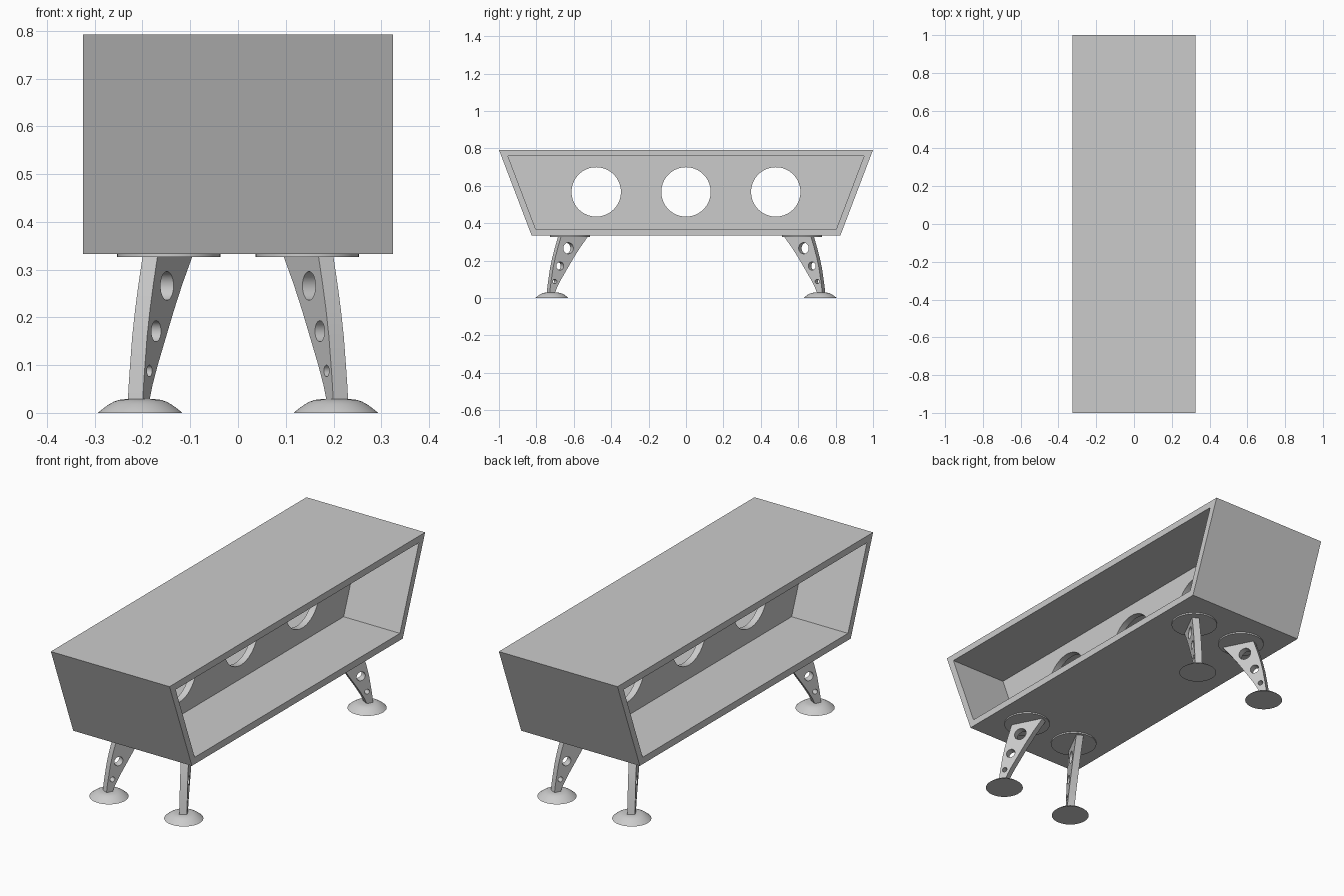
import bpy, bmesh, math
from mathutils import Matrix, Vector

if "Cube" in bpy.data.objects:
    bpy.data.objects.remove(bpy.data.objects["Cube"])


def finish(obj):
    bpy.ops.object.select_all(action='DESELECT')
    bpy.context.view_layer.objects.active = obj
    obj.select_set(True)
    bpy.ops.object.shade_smooth_by_angle(angle=math.radians(30))


def circle(cx, cy, r, n=40):
    return [(cx + r * math.cos(2 * math.pi * i / n),
             cy + r * math.sin(2 * math.pi * i / n)) for i in range(n)]


def plate(name, loops, thickness, matrix):
    """Flat plate from an outer loop and hole loops, extruded both ways."""
    curve = bpy.data.curves.new(name, 'CURVE')
    curve.dimensions = '2D'
    curve.fill_mode = 'BOTH'
    curve.extrude = thickness / 2
    for loop in loops:
        spline = curve.splines.new('POLY')
        spline.points.add(len(loop) - 1)
        for p, (a, b) in zip(spline.points, loop):
            p.co = (a, b, 0, 1)
        spline.use_cyclic_u = True
    temp = bpy.data.objects.new(name + "_outline", curve)
    bpy.context.collection.objects.link(temp)
    bpy.context.view_layer.update()
    mesh = bpy.data.meshes.new_from_object(
        temp.evaluated_get(bpy.context.evaluated_depsgraph_get()))
    bpy.data.objects.remove(temp)
    bm = bmesh.new()
    bm.from_mesh(mesh)
    bmesh.ops.remove_doubles(bm, verts=bm.verts, dist=1e-5)
    bmesh.ops.recalc_face_normals(bm, faces=bm.faces)
    bm.transform(matrix)
    bm.to_mesh(mesh)
    bm.free()
    mesh.name = name
    obj = bpy.data.objects.new(name, mesh)
    bpy.context.collection.objects.link(obj)
    finish(obj)


def lathe(name, profile, x, y, n=48):
    """Closed round solid from (radius, z) points, bottom to top."""
    bm = bmesh.new()
    rings = [[bm.verts.new((x + a, y + b, z)) for a, b in circle(0, 0, r, n)]
             for r, z in profile]
    for lo, hi in zip(rings, rings[1:]):
        for i in range(n):
            j = (i + 1) % n
            bm.faces.new((lo[i], lo[j], hi[j], hi[i]))
    bm.faces.new(rings[0][::-1])
    bm.faces.new(rings[-1])
    mesh = bpy.data.meshes.new(name)
    bm.to_mesh(mesh)
    bm.free()
    obj = bpy.data.objects.new(name, mesh)
    bpy.context.collection.objects.link(obj)
    finish(obj)


def frame_matrix(u, origin):
    """Local x -> u, local y -> world z, local z -> plate normal."""
    u, up = Vector(u), Vector((0, 0, 1))
    m = Matrix((u, up, u.cross(up))).transposed().to_4x4()
    m.translation = origin
    return m


def trapezoid(bottom, z0, top, z1):
    return [(-bottom, z0), (bottom, z0), (top, z1), (-top, z1)]


# Cabinet shell, open on both long sides, with a pierced centre divider
along_y = frame_matrix((0, 1, 0), (0, 0, 0))
inner = trapezoid(0.803, 0.367, 0.952, 0.759)
plate("cabinet_shell", [trapezoid(0.825, 0.333, 1.0, 0.792), inner], 0.65, along_y)
plate("centre_divider",
      [inner] + [circle(y, 0.567, 0.132, 64) for y in (-0.48, 0, 0.48)],
      0.033, along_y)

# Tapered leg outline (outward distance, height) and lightening holes
outer = [(0.023, 0.02), (0.018, 0.06), (0.012, 0.1), (0.002, 0.16),
         (-0.011, 0.215), (-0.027, 0.27), (-0.046, 0.328)]
inside = [(-0.207, 0.328), (-0.161, 0.27), (-0.122, 0.215), (-0.086, 0.16),
          (-0.047, 0.1), (-0.024, 0.06), (-0.006, 0.02)]
holes = [circle(-0.09, 0.266, 0.030), circle(-0.04, 0.171, 0.022),
         circle(-0.009, 0.088, 0.012)]
foot = [(0.088, 0), (0.085, 0.003), (0.075, 0.011), (0.065, 0.018),
        (0.055, 0.0235), (0.045, 0.027), (0.035, 0.0285), (0.015, 0.029)]
angle = math.radians(27)

# Four legs, each with a mounting disc and a domed foot
for sy, end in ((-1, "front"), (1, "back")):
    for sx, side in ((-1, "left"), (1, "right")):
        tag = f"{end}_{side}"
        x, y = sx * 0.205, sy * 0.717
        plate(f"{tag}_leg", [outer + inside] + holes, 0.035,
              frame_matrix((sx * math.sin(angle), sy * math.cos(angle), 0), (x, y, 0)))
        lathe(f"{tag}_foot", foot, x, y)
        lathe(f"{tag}_mounting_disc", [(0.108, 0.326), (0.108, 0.334)],
              sx * 0.145, sy * 0.62)
